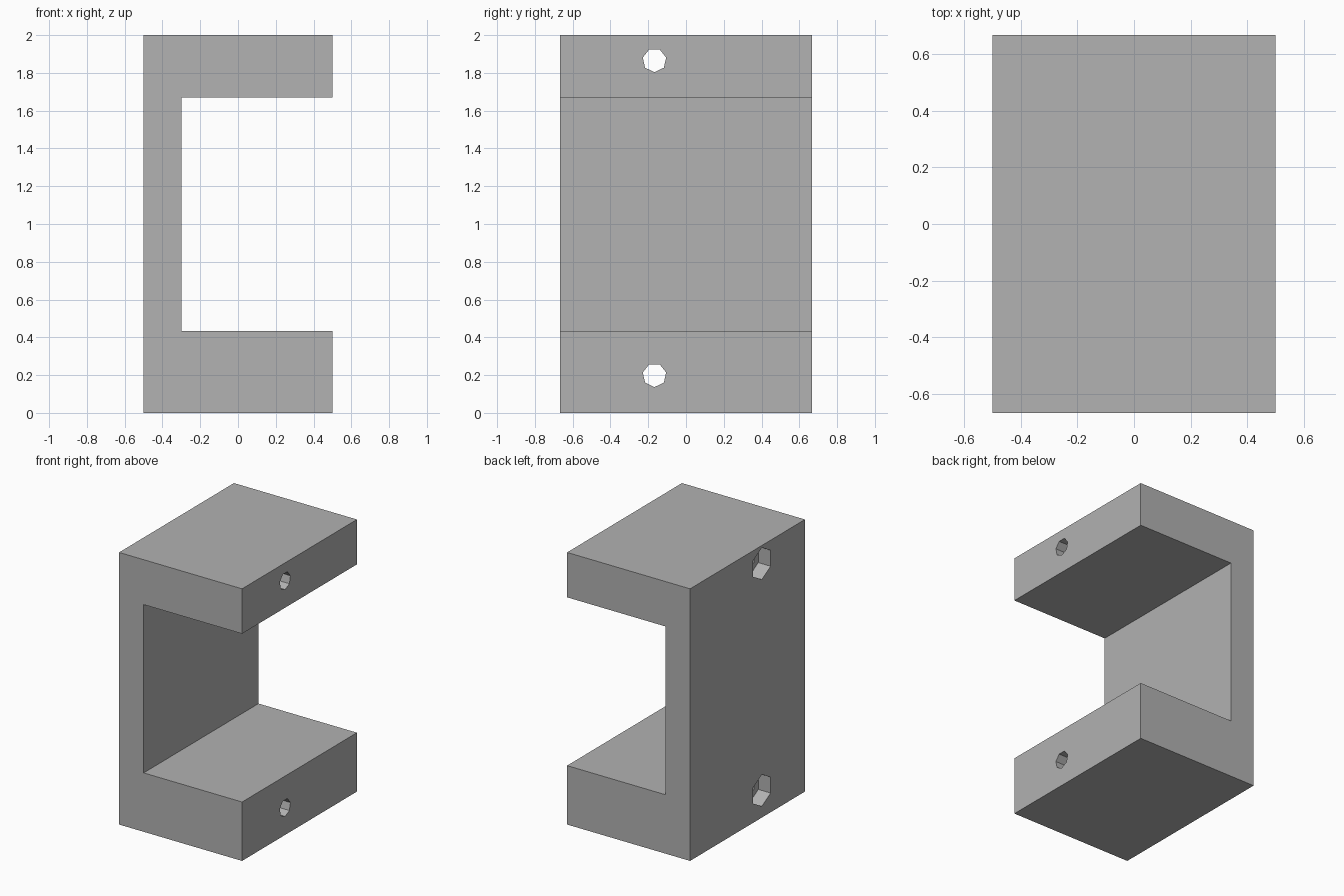
import bpy
import bmesh
from math import sin, cos, tau
from mathutils import Vector

default_cube = bpy.data.objects.get("Cube")
if default_cube:
    bpy.data.objects.remove(default_cube, do_unlink=True)

# Single flat grey
GREY = (0.445, 0.445, 0.445, 1.0)
grey = bpy.data.materials.new("plain grey")
grey.use_nodes = True
grey.diffuse_color = GREY
grey.node_tree.nodes["Principled BSDF"].inputs["Base Color"].default_value = GREY


def prism(name, outline, sweep):
    """Extrude a closed planar outline along a vector."""
    bm = bmesh.new()
    face = bm.faces.new([bm.verts.new(p) for p in outline])
    result = bmesh.ops.extrude_face_region(bm, geom=[face], use_keep_orig=True)
    moved = [g for g in result["geom"] if isinstance(g, bmesh.types.BMVert)]
    bmesh.ops.translate(bm, verts=moved, vec=Vector(sweep))
    bmesh.ops.recalc_face_normals(bm, faces=bm.faces[:])
    mesh = bpy.data.meshes.new(name)
    bm.to_mesh(mesh)
    bm.free()
    mesh.materials.append(grey)
    obj = bpy.data.objects.new(name, mesh)
    bpy.context.collection.objects.link(obj)
    return obj


def drill(target, sides, radius, z, x_start, x_end):
    """Cut a polygonal hole along x, with one corner pointing down."""
    ring = [(x_start,
             HOLE_Y + radius * sin(tau * i / sides),
             z - radius * cos(tau * i / sides)) for i in range(sides)]
    cutter = prism("hole_cutter", ring, (x_end - x_start, 0, 0))
    cutter.hide_render = True
    cut = target.modifiers.new("hole", "BOOLEAN")
    cut.operation = "DIFFERENCE"
    cut.solver = "EXACT"
    cut.object = cutter
    bpy.context.view_layer.objects.active = target
    bpy.ops.object.modifier_apply(modifier=cut.name)
    bpy.data.objects.remove(cutter, do_unlink=True)


# C-shaped bracket: thin back wall, thin top arm, thicker bottom arm
HALF_X, HALF_Y, HEIGHT = 0.5, 0.667, 2.0
WALL_X, ARM_LOW, ARM_HIGH = -0.3, 0.433, 1.67
profile = [(-HALF_X, 0), (HALF_X, 0), (HALF_X, ARM_LOW), (WALL_X, ARM_LOW),
           (WALL_X, ARM_HIGH), (HALF_X, ARM_HIGH), (HALF_X, HEIGHT), (-HALF_X, HEIGHT)]
bracket = prism("bracket", [(x, -HALF_Y, z) for x, z in profile], (0, 2 * HALF_Y, 0))

# Bolt hole through each arm, with a hexagonal nut socket in the back wall
HOLE_Y = -0.167
for z in (0.2, 1.867):
    drill(bracket, 7, 0.0635, z, -0.7, 0.7)
    drill(bracket, 6, 0.117, z, -0.7, -0.4)
